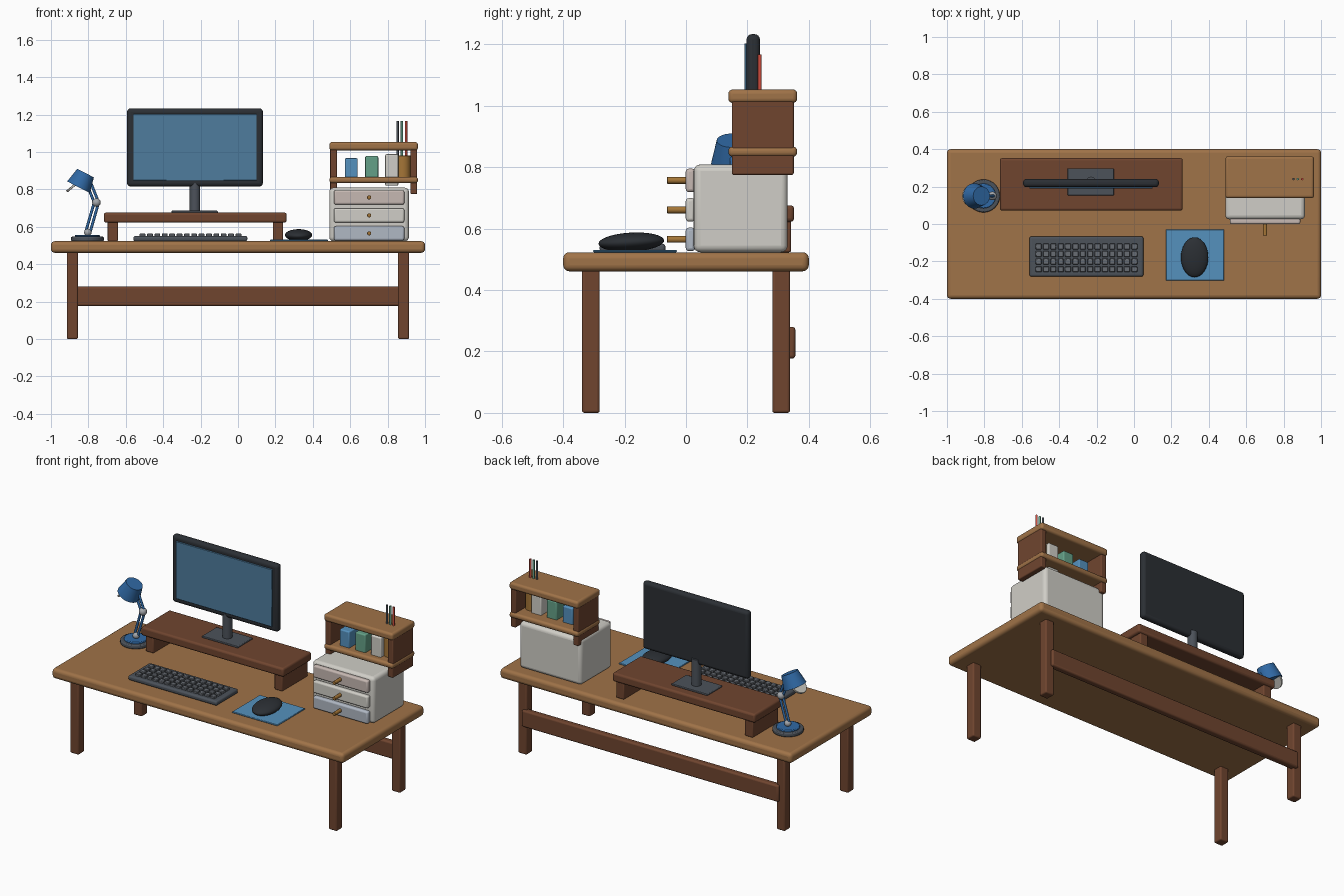
import bpy, math
from mathutils import Vector

if "Cube" in bpy.data.objects:
    bpy.data.objects.remove(bpy.data.objects["Cube"])


def mat(name, r, g, b):
    m = bpy.data.materials.new(name)
    lin = [((c / 255 + 0.055) / 1.055) ** 2.4 for c in (r, g, b)]
    m.diffuse_color = (*lin, 1)
    m.use_nodes = True
    m.node_tree.nodes["Principled BSDF"].inputs["Base Color"].default_value = m.diffuse_color
    return m


OAK = mat("light_wood", 160, 115, 72)
WALNUT = mat("dark_wood", 112, 69, 47)
BLACK = mat("black_plastic", 43, 47, 52)
SLATE = mat("slate", 76, 82, 90)
KEY = mat("key_grey", 104, 109, 116)
SCREEN = mat("screen_blue", 78, 124, 158)
PAD = mat("pad_blue", 85, 145, 190)
LAMP = mat("lamp_blue", 48, 105, 165)
WHITE = mat("off_white", 208, 206, 199)
STEEL = mat("steel", 165, 168, 172)
BRASS = mat("brass", 165, 118, 55)
GREEN = mat("green", 100, 160, 135)
RED = mat("red", 205, 75, 60)
ROSE = mat("rose_grey", 198, 184, 178)
MIST = mat("blue_grey", 176, 184, 196)


def finish(o, name, m, bevel=0, segs=3):
    o.name = name
    o.data.materials.append(m)
    if bevel:
        b = o.modifiers.new("bevel", "BEVEL")
        b.width, b.segments = bevel, segs
    bpy.ops.object.shade_smooth_by_angle(angle=math.radians(35))
    return o


def box(name, x, y, z, m, bevel=0.006, segs=3):
    """Box from (min, max) pairs."""
    bpy.ops.mesh.primitive_cube_add(size=1, location=[sum(p) / 2 for p in (x, y, z)])
    o = bpy.context.object
    o.scale = [p[1] - p[0] for p in (x, y, z)]
    bpy.ops.object.transform_apply(location=False, rotation=False, scale=True)
    return finish(o, name, m, bevel, segs)


def rod(name, a, b, r, m, r2=None, bevel=0, verts=24):
    """Cylinder or cone running from point a to point b."""
    a, b = Vector(a), Vector(b)
    bpy.ops.mesh.primitive_cone_add(vertices=verts, radius1=r, radius2=r if r2 is None else r2,
                                    depth=(b - a).length, location=(a + b) / 2)
    o = bpy.context.object
    o.rotation_euler = (b - a).to_track_quat("Z", "Y").to_euler()
    return finish(o, name, m, bevel, 2)


def ball(name, loc, radii, m, rot=(0, 0, 0)):
    bpy.ops.mesh.primitive_uv_sphere_add(segments=32, ring_count=16, radius=1, location=loc, rotation=rot)
    o = bpy.context.object
    o.scale = radii
    return finish(o, name, m)


T = 0.523  # desk surface height

# desk
box("desk_top", (-1, 1), (-0.4, 0.4), (0.461, T), OAK, 0.02, 4)
for sx, side in ((-1, "left"), (1, "right")):
    for sy, end in ((-1, "front"), (1, "back")):
        x, y = sx * 0.885, sy * 0.31
        box(f"{end}_{side}_leg", (x - 0.029, x + 0.029), (y - 0.029, y + 0.029), (0, 0.47), WALNUT, 0.008)
box("back_stretcher", (-0.88, 0.88), (0.315, 0.356), (0.177, 0.28), WALNUT, 0.01)

# monitor riser
box("riser_top", (-0.717, 0.26), (0.072, 0.352), (0.622, 0.676), WALNUT, 0.012)
for x0 in (-0.697, 0.186):
    box("riser_leg", (x0, x0 + 0.055), (0.09, 0.342), (T, 0.63), WALNUT)

# monitor
box("monitor_case", (-0.593, 0.133), (0.197, 0.241), (0.816, 1.233), BLACK, 0.018, 4)
box("monitor_screen", (-0.56, 0.1), (0.19, 0.2), (0.847, 1.203), SCREEN, 0.002, 1)
rod("monitor_neck", (-0.23, 0.225, 0.676), (-0.23, 0.225, 0.85), 0.028, SLATE)
box("monitor_base", (-0.355, -0.108), (0.152, 0.298), (0.674, 0.686), SLATE, 0.004)

# keyboard
box("keyboard_body", (-0.559, 0.05), (-0.281, -0.067), (T, 0.551), SLATE, 0.01)
for row in range(4):
    for col in range(14):
        x, y = -0.51 + col * 0.0394, -0.12 - row * 0.0405
        box("key", (x - 0.0155, x + 0.0155), (y - 0.0155, y + 0.0155), (0.545, 0.564), KEY, 0.003, 1)

# mouse and pad
box("mouse_pad", (0.17, 0.482), (-0.303, -0.029), (T, 0.531), PAD, 0.003, 1)
ball("mouse", (0.324, -0.178, 0.556), (0.073, 0.107, 0.031), BLACK, (math.radians(3), 0, 0))

# drawer cabinet
box("cabinet_body", (0.488, 0.914), (0.025, 0.331), (T, 0.809), WHITE, 0.022, 4)
for z, m in ((0.757, ROSE), (0.661, WHITE), (0.565, MIST)):
    box("drawer_front", (0.513, 0.889), (-0.001, 0.03), (z - 0.038, z + 0.038), m, 0.01)
    rod("drawer_knob", (0.701, 0.01, z), (0.701, -0.062, z), 0.011, BRASS, bevel=0.002)

# shelf over the cabinet
for name, z in (("shelf_top", (1.009, 1.053)), ("shelf_board", (0.834, 0.867))):
    box(name, (0.489, 0.962), (0.138, 0.362), z, OAK, 0.014, 4)
for x0 in (0.493, 0.922):
    box("shelf_side", (x0, x0 + 0.036), (0.149, 0.351), (0.775, 1.02), WALNUT)

# shelf contents
for name, x, z, m in (("blue_box", (0.572, 0.64), (0.86, 0.967), PAD),
                      ("green_box", (0.68, 0.75), (0.86, 0.978), GREEN),
                      ("white_box", (0.787, 0.857), (0.82, 0.988), WHITE)):
    box(name, x, (0.175, 0.295), z, m, 0.007)
rod("pen_cup", (0.881, 0.24, 0.86), (0.881, 0.24, 0.982), 0.042, BRASS, bevel=0.004)
for x, m in ((0.853, SLATE), (0.876, GREEN), (0.899, RED)):
    rod("pen", (x, 0.24, 0.88), (x, 0.24, 1.167), 0.0065, m, verts=12)

# desk lamp
LY = 0.15
rod("lamp_foot", (-0.805, LY, T), (-0.805, LY, 0.547), 0.088, SLATE, bevel=0.006, verts=40)
rod("lamp_foot_cap", (-0.805, LY, 0.54), (-0.805, LY, 0.557), 0.066, LAMP, bevel=0.004, verts=40)
knee, root, head = (-0.757, 0.73), (-0.803, 0.57), (-0.807, 0.855)
for d in (-0.012, 0.012):
    for a, b in ((root, knee), (knee, head)):
        rod("lamp_arm", (a[0] + d, LY, a[1]), (b[0] + d, LY, b[1]), 0.0075, LAMP, verts=12)
ball("lamp_root_joint", (root[0], LY, root[1]), (0.02,) * 3, STEEL)
ball("lamp_knee_joint", (knee[0], LY, knee[1]), (0.023,) * 3, STEEL)
rod("lamp_shade", (-0.853, LY, 0.812), (-0.815, LY, 0.887), 0.068, LAMP, 0.05, verts=40)
n = Vector((-0.64, 0, 0.77)) * 0.006
c = Vector((-0.874, LY, 0.823))
rod("lamp_bulb_disc", c - n, c + n, 0.054, WHITE, bevel=0.002, verts=40)
